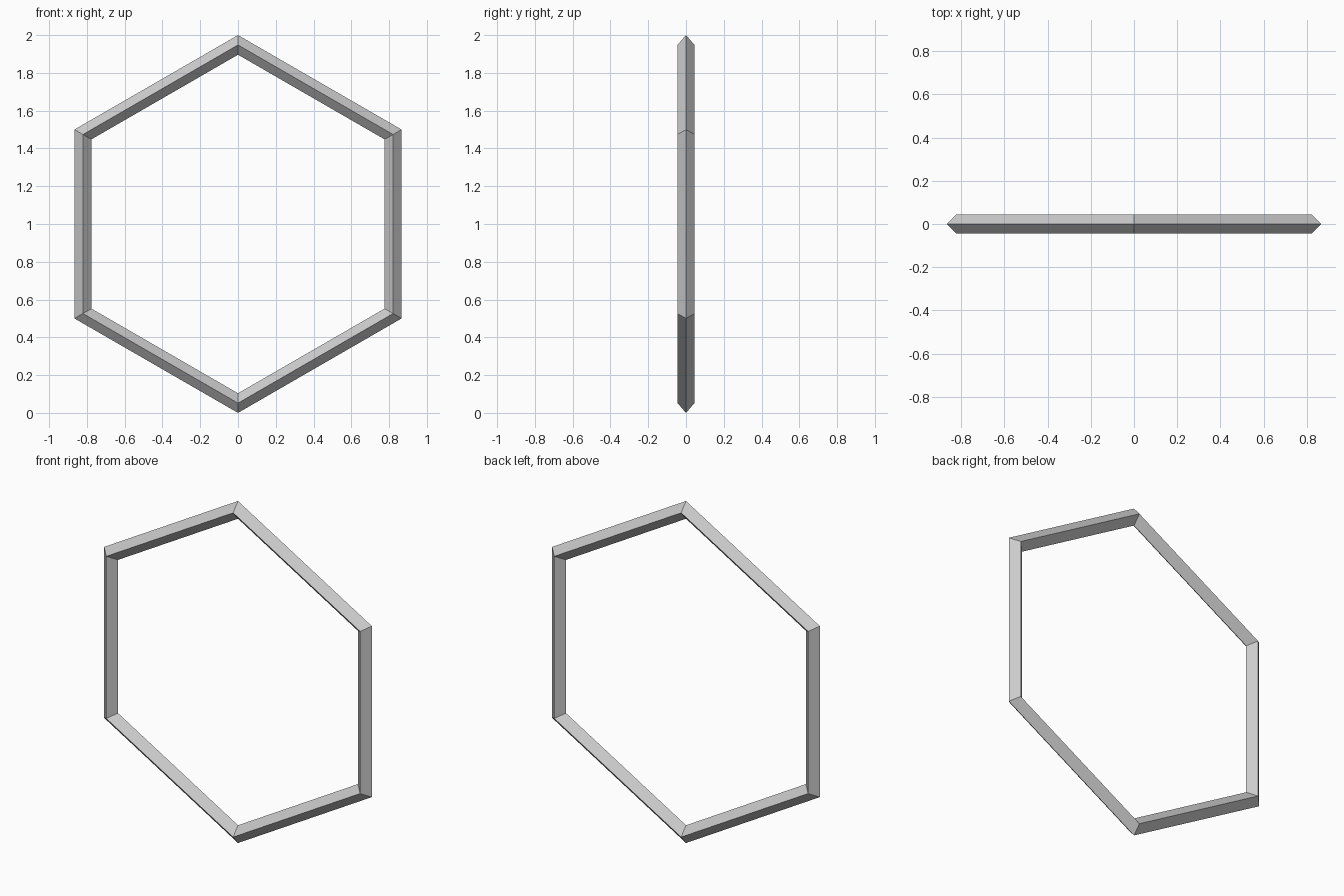
import bpy, bmesh, math

if "Cube" in bpy.data.objects:
    bpy.data.objects.remove(bpy.data.objects["Cube"])

SIDES = 6
HALF = 0.045                                  # half diagonal of the square bar section
MITRE = HALF / math.cos(math.pi / SIDES)      # the same, measured along the corner mitre
RADIUS = 1.0 - MITRE                          # corner radius of the bar centre line

# Diamond cross-section: (radius, y)
section = [(RADIUS + MITRE, 0), (RADIUS, HALF), (RADIUS - MITRE, 0), (RADIUS, -HALF)]

# Hexagonal frame: one section per corner, bridged around the loop
bm = bmesh.new()
rings = []
for i in range(SIDES):
    a = math.pi / 2 + i * 2 * math.pi / SIDES
    rings.append([bm.verts.new((r * math.cos(a), y, 1 + r * math.sin(a))) for r, y in section])
for i in range(SIDES):
    p, q = rings[i], rings[(i + 1) % SIDES]
    for j in range(4):
        k = (j + 1) % 4
        bm.faces.new((p[j], q[j], q[k], p[k]))
bmesh.ops.recalc_face_normals(bm, faces=bm.faces)

mesh = bpy.data.meshes.new("hexagon_frame")
bm.to_mesh(mesh)
bm.free()
frame = bpy.data.objects.new("hexagon_frame", mesh)
bpy.context.collection.objects.link(frame)
